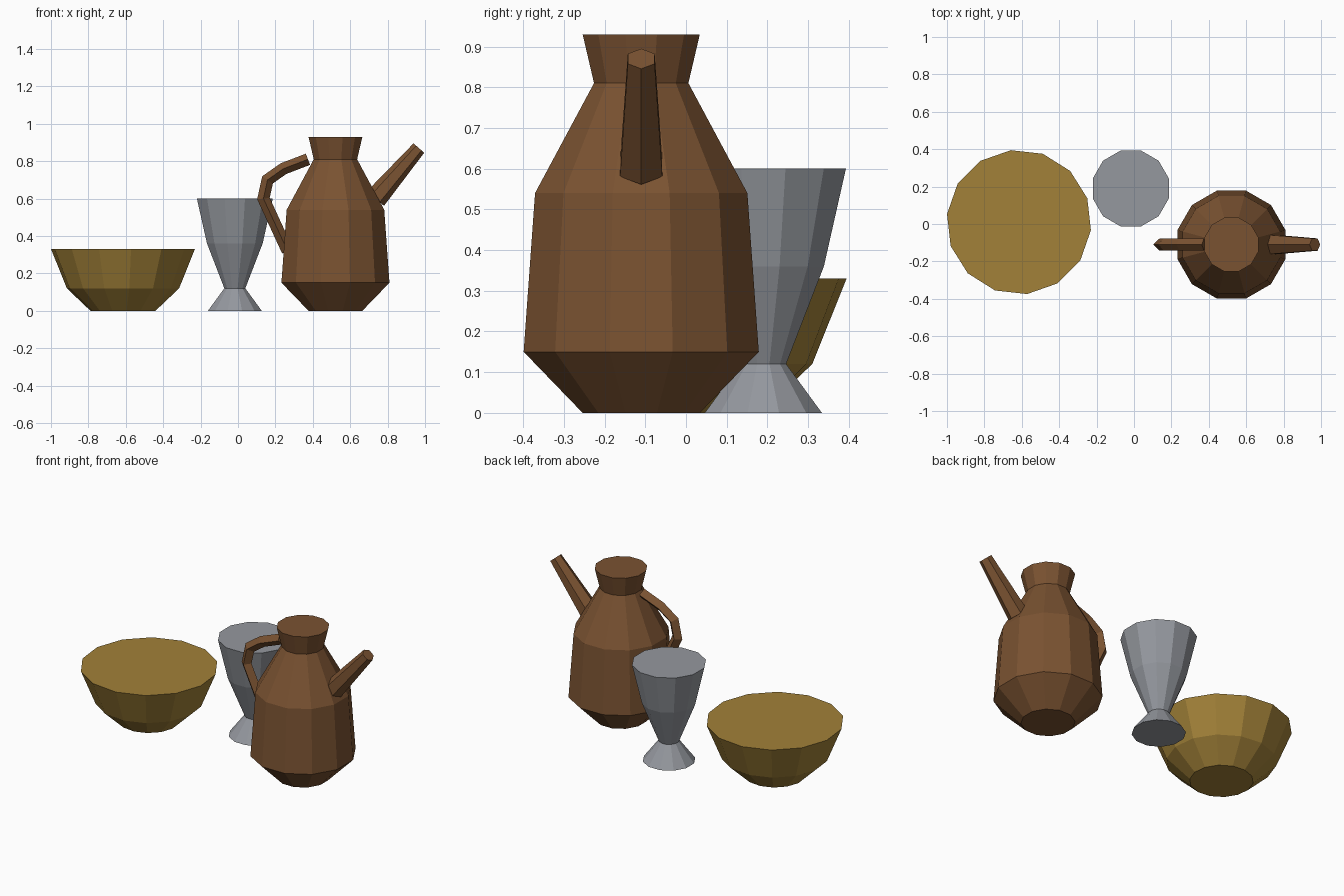
import bpy
import bmesh
from math import cos, sin, pi, radians
from mathutils import Vector

cube = bpy.data.objects.get("Cube")
if cube:
    bpy.data.objects.remove(cube, do_unlink=True)


def material(name, rgb):
    mat = bpy.data.materials.new(name)
    mat.use_nodes = True
    mat.diffuse_color = (*rgb, 1)
    bsdf = mat.node_tree.nodes["Principled BSDF"]
    bsdf.inputs["Base Color"].default_value = (*rgb, 1)
    bsdf.inputs["Roughness"].default_value = 0.8
    return mat


def skin(name, rings, mat, location=(0, 0, 0)):
    """Bridge equal rings of points into a closed, flat-shaded solid."""
    bm = bmesh.new()
    loops = [[bm.verts.new(p) for p in ring] for ring in rings]
    n = len(loops[0])
    for a, b in zip(loops, loops[1:]):
        for i in range(n):
            j = (i + 1) % n
            bm.faces.new((a[i], a[j], b[j], b[i]))
    bm.faces.new(loops[0])
    bm.faces.new(loops[-1])
    bmesh.ops.recalc_face_normals(bm, faces=bm.faces)
    mesh = bpy.data.meshes.new(name)
    bm.to_mesh(mesh)
    bm.free()
    mesh.materials.append(mat)
    obj = bpy.data.objects.new(name, mesh)
    obj.location = location
    bpy.context.collection.objects.link(obj)
    return obj


def lathe(name, profile, sides, turn, location, mat):
    """Revolve (radius, height) pairs around the vertical axis."""
    angles = [radians(turn) + 2 * pi * i / sides for i in range(sides)]
    rings = [[(r * cos(a), r * sin(a), z) for a in angles] for r, z in profile]
    return skin(name, rings, mat, location)


def tube(name, path, radii, sides, y, mat):
    """Sweep a polygon along a path of (x, z) points, mitred at the bends."""
    pts = [Vector((x, 0, z)) for x, z in path]
    side = Vector((0, 1, 0))
    rings = []
    for k, (p, r) in enumerate(zip(pts, radii)):
        before = (p - pts[k - 1]).normalized() if k else None
        after = (pts[k + 1] - p).normalized() if k + 1 < len(pts) else None
        tangent = ((before or after) + (after or before)).normalized()
        stretch = 1 / tangent.dot(before or after)
        normal = side.cross(tangent) * stretch
        rings.append([p + r * (normal * cos(2 * pi * i / sides) + side * sin(2 * pi * i / sides))
                      for i in range(sides)])
    return skin(name, rings, mat, (0, y, 0))


brown = material("brown clay", (0.195, 0.085, 0.031))
grey = material("grey pewter", (0.30, 0.315, 0.345))
ochre = material("ochre glaze", (0.36, 0.22, 0.04))

# Bowl
lathe("bowl", [(0.175, 0), (0.302, 0.12), (0.387, 0.33)], 14, -6.43,
      (-0.615, 0.01, 0), ochre)

# Goblet
lathe("goblet", [(0.149, 0), (0.058, 0.12), (0.154, 0.36), (0.21, 0.6)], 12, 15,
      (-0.017, 0.19, 0), grey)

# Pitcher body with flared neck
lathe("pitcher_body",
      [(0.149, 0), (0.299, 0.15), (0.27, 0.54), (0.12, 0.81), (0.149, 0.93)], 12, 15,
      (0.521, -0.11, 0), brown)

# Pitcher spout and handle
tube("pitcher_spout", [(0.735, 0.60), (0.967, 0.87)], [0.06, 0.038], 6, -0.11, brown)
tube("pitcher_handle",
     [(0.374, 0.81), (0.243, 0.76), (0.158, 0.70), (0.136, 0.60), (0.265, 0.32)],
     [0.032] * 5, 4, -0.11, brown)
